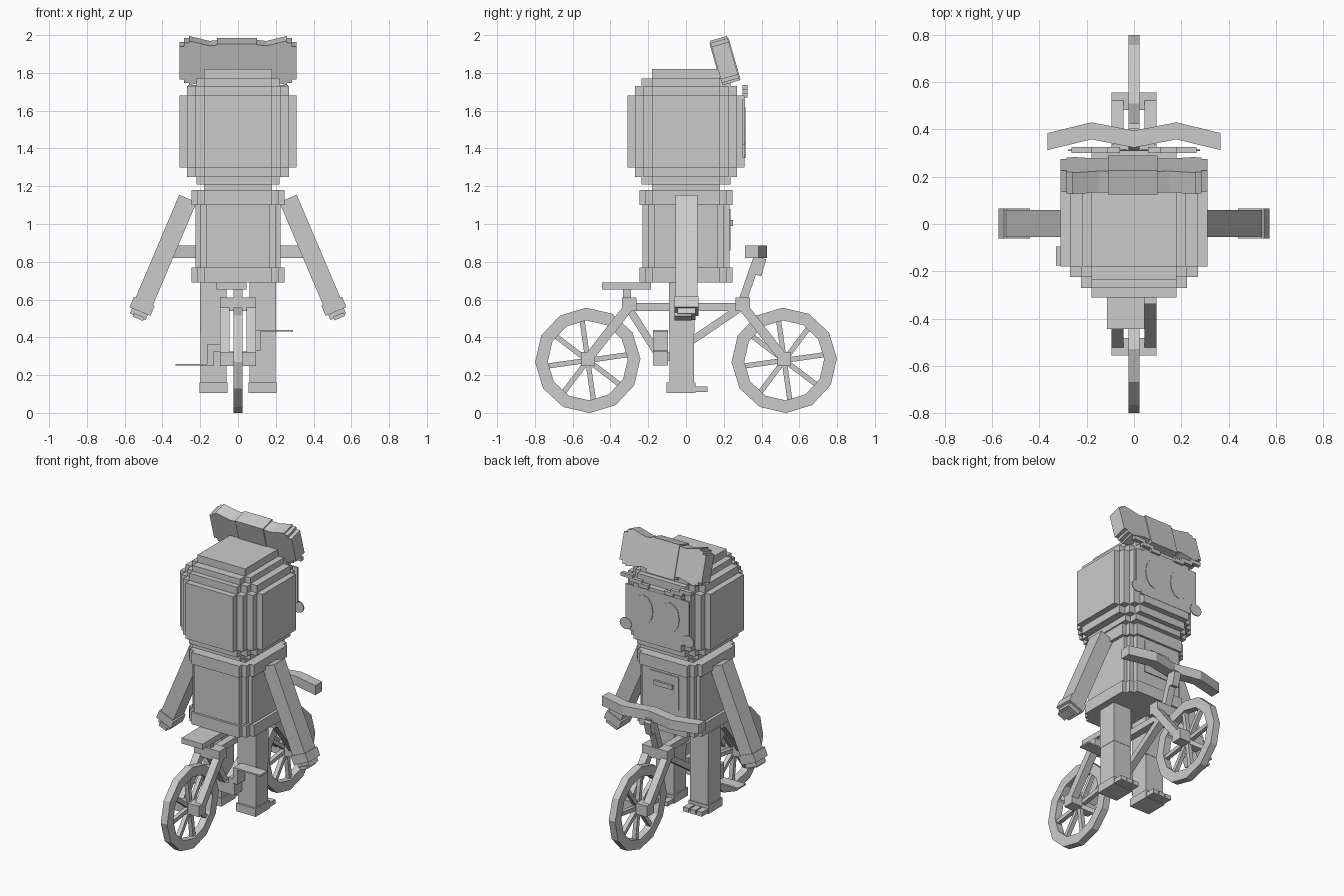
import bpy, bmesh, math
from mathutils import Matrix, Vector

cube = bpy.data.objects.get("Cube")
if cube:
    bpy.data.objects.remove(cube, do_unlink=True)

grey = bpy.data.materials.new("plain grey")
grey.use_nodes = True
GREY = (0.6, 0.6, 0.6, 1)
grey.diffuse_color = GREY
grey.node_tree.nodes["Principled BSDF"].inputs["Base Color"].default_value = GREY


def finish(name, bm):
    bmesh.ops.recalc_face_normals(bm, faces=bm.faces)
    mesh = bpy.data.meshes.new(name)
    bm.to_mesh(mesh)
    bm.free()
    mesh.materials.append(grey)
    obj = bpy.data.objects.new(name, mesh)
    bpy.context.collection.objects.link(obj)
    return obj


def add_box(bm, lo, hi, matrix=Matrix()):
    lo, hi = Vector(lo), Vector(hi)
    size = Matrix.Diagonal((*(hi - lo), 1))
    bmesh.ops.create_cube(bm, size=1, matrix=matrix @ Matrix.Translation((lo + hi) / 2) @ size)


def boxes(name, items, matrix=Matrix()):
    bm = bmesh.new()
    for lo, hi in items:
        add_box(bm, lo, hi, matrix)
    return finish(name, bm)


def stepped(name, layers):
    """Stack of cross sections with stair-stepped corners."""
    return boxes(name, [((-x, -y, z0), (x, y, z1))
                        for z0, z1, sections in layers for x, y in sections])


def bar(bm, a, b, width, x0, x1):
    """Square bar in the YZ plane from a to b, spanning x0 to x1."""
    dy, dz = b[0] - a[0], b[1] - a[1]
    m = Matrix.Translation((0, *a)) @ Matrix.Rotation(math.atan2(dz, dy), 4, 'X')
    add_box(bm, (x0, 0, -width / 2), (x1, math.hypot(dy, dz), width / 2), m)


def prism(bm, points, axis, depth):
    """Extrude a closed polygon by a vector."""
    face = bm.faces.new([bm.verts.new(p) for p in points])
    top = bmesh.ops.extrude_face_region(bm, geom=[face])
    bmesh.ops.translate(bm, vec=Vector(axis) * depth,
                        verts=[v for v in top["geom"] if isinstance(v, bmesh.types.BMVert)])


# Head, neck and torso
stepped("head", [
    (1.30, 1.68, [(.31, .18), (.27, .225), (.225, .27), (.18, .31)]),
    (1.25, 1.73, [(.27, .18), (.225, .225), (.18, .27)]),
    (1.21, 1.77, [(.22, .18), (.18, .235)]),
    (1.17, 1.82, [(.18, .18)])])
stepped("torso", [(.76, 1.11, [(.225, .17), (.2, .2), (.17, .23)])])
for name, z in (("collar", 1.10), ("hem", .69)):
    stepped(name, [(z, z + .08, [(.245, .18), (.215, .215), (.18, .245)])])

# Face plates
for side, s in (("left", 1), ("right", -1)):
    for part, x, z, rx, rz, y in (("eye", .1, 1.52, .07, .1, .309), ("cheek", .235, 1.39, .045, .04, .309)):
        bm = bmesh.new()
        prism(bm, [(s * x + rx * math.cos(i * math.pi / 6), y, z + rz * math.sin(i * math.pi / 6))
                   for i in range(12)], (0, 1, 0), .007)
        finish(f"{side}_{part}", bm)
    boxes(f"{side}_eyelashes", [
        (sorted((s * a, s * b))[0:1] + [.30, z], sorted((s * a, s * b))[1:] + [.325, z + .025])
        for a, b, z in ((.06, .13, 1.67), (.11, .2, 1.69), (.18, .265, 1.71))])
boxes("face_panel", [((-.24, .3, 1.42), (.24, .312, 1.66)), ((-.2, .3, 1.35), (.2, .312, 1.43))])

# Pocket on the chest
boxes("chest_pocket", [((-.11, .225, .86), (.11, .236, 1.08)), ((-.07, .23, .99), (.07, .25, 1.02))])

# Tilted bow
tilt = Matrix.Translation((0, .205, 1.865)) @ Matrix.Rotation(math.radians(16), 4, 'X')
bow = bmesh.new()
add_box(bow, (-.11, -.053, -.12), (.1, .053, .108), tilt)
lobe = [(.1, .1), (.15, .095), (.26, .122), (.26, .11), (.285, .11), (.285, .09), (.31, .09)]
outline = lobe + [(x, -h) for x, h in reversed(lobe)]
for s in (1, -1):
    prism(bow, [tilt @ Vector((s * x, -.047, h)) for x, h in outline], tilt.to_3x3() @ Vector((0, 1, 0)), .094)
finish("bow", bow)

# Arms and hands
for side, s in (("left", 1), ("right", -1)):
    m = Matrix.Translation((s * .265, 0, 1.135)) @ Matrix.Rotation(s * math.radians(-23), 4, 'Y')
    boxes(f"{side}_arm", [((-.05, -.055, -.61), (.05, .06, 0))], m)
    boxes(f"{side}_hand", [
        ((-.06, -.062, -.65), (.06, .066, -.59)),
        ((-.045, -.045, -.68), (.045, .05, -.64)),
        ((-.025, -.06, -.69), (.035, .03, -.67))], m)

# Legs and feet
for side, s in (("left", 1), ("right", -1)):
    x = s * .13
    boxes(f"{side}_leg", [((x - .07, -.09, .42), (x + .07, .045, .72)),
                          ((x - .068, -.088, .15), (x + .068, .043, .43))])
    boxes(f"{side}_foot", [((x - .075, -.102, .105), (x + .075, .05, .16))]
          + [((x + t - .021, .04, .11), (x + t + .021, .115, .14)) for t in (-.05, 0, .05)])

# Wheels: twelve-sided rim, eight spokes and a hub
for name, cy in (("front_wheel", .52), ("rear_wheel", -.52)):
    bm = bmesh.new()
    rings = []
    for i in range(12):
        a = math.radians(30 * i + 2)
        rings.append([bm.verts.new((x, cy + r * math.cos(a), .278 + r * math.sin(a)))
                      for r, x in ((.279, -.024), (.279, .024), (.212, .024), (.212, -.024))])
    for i in range(12):
        p, q = rings[i], rings[(i + 1) % 12]
        for j in range(4):
            k = (j + 1) % 4
            bm.faces.new((p[j], p[k], q[k], q[j]))
    for i in range(8):
        a = math.radians(45 * i + 8)
        bar(bm, (cy, .278), (cy + .215 * math.cos(a), .278 + .215 * math.sin(a)), .027, -.014, .014)
    finish(name, bm)
    boxes(name + "_hub", [((-.095, cy - .037, .247), (.095, cy + .037, .322))])

# Bicycle frame
bm = bmesh.new()
for s in (1, -1):
    add_box(bm, (-.095, s * .3 - .038, .54), (.095, s * .3 + .038, .612))
    for x0 in (-.095, .045):
        bar(bm, (s * .3, .565), (s * .52, .285), .05, x0, x0 + .05)
add_box(bm, (-.024, -.28, .54), (.024, .27, .583))
add_box(bm, (-.095, -.175, .25), (.095, -.095, .325))
bar(bm, (-.3, .55), (-.135, .29), .04, -.024, .024)
bar(bm, (.285, .555), (-.12, .28), .04, -.024, .024)
bar(bm, (.295, .58), (.385, .84), .043, -.024, .024)
bar(bm, (.375, .73), (.4, .82), .05, -.024, .024)
finish("bicycle_frame", bm)

# Seat and post
boxes("seat", [((-.115, -.445, .652), (.045, -.185, .69))])
boxes("seat_post", [((-.024, -.333, .6), (.024, -.292, .66))])

# Wavy handlebar
bm = bmesh.new()
back = [(-.365, .385), (-.18, .43), (0, .395), (.18, .43), (.365, .385)]
prism(bm, [(x, y, .82) for x, y in back] + [(x, y - .072, .82) for x, y in reversed(back)], (0, 0, 1), .065)
finish("handlebar", bm)

# Pedals with their cranks
boxes("left_pedal", [((.05, -.175, .32), (.085, -.095, .362)), ((.085, -.175, .33), (.12, -.095, .437)),
                     ((.1, -.175, .43), (.29, -.095, .44))])
boxes("right_pedal", [((-.165, -.175, .25), (-.13, -.095, .362)), ((-.14, -.175, .325), (-.09, -.095, .362)),
                      ((-.33, -.175, .25), (-.13, -.095, .26))])
